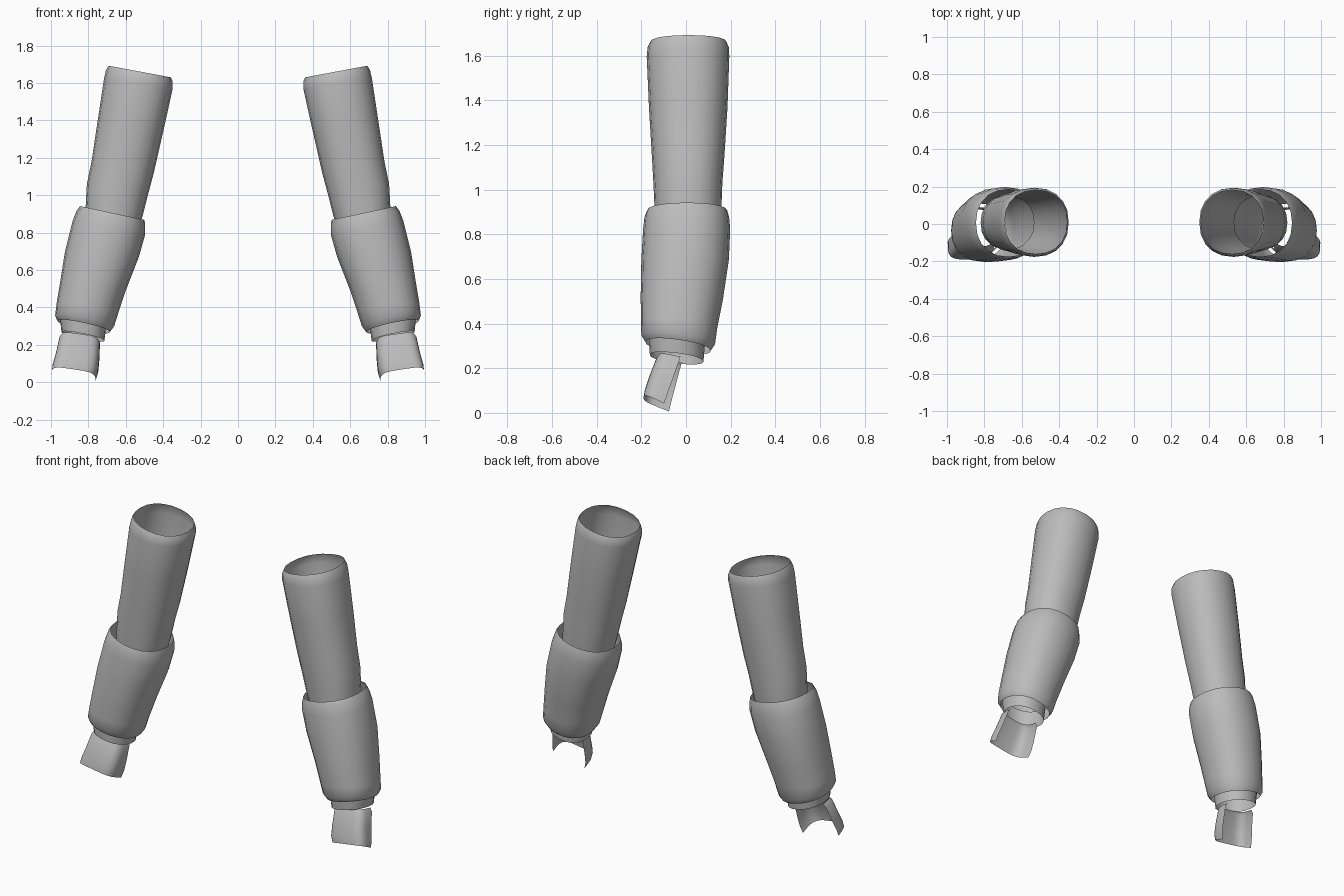
import bpy, math

if "Cube" in bpy.data.objects:
    bpy.data.objects.remove(bpy.data.objects["Cube"])

grey = bpy.data.materials.new("plain grey")
grey.diffuse_color = (0.5, 0.5, 0.5, 1)
grey.use_nodes = True
grey.node_tree.nodes["Principled BSDF"].inputs["Base Color"].default_value = grey.diffuse_color
SIDES = 20


def soft(v, p):
    return math.copysign(abs(v) ** p, v)


def make_pair(name, verts, faces):
    """Smooth open shell, mirrored to the other arm."""
    mesh = bpy.data.meshes.new(name)
    mesh.from_pydata(verts, [], faces)
    mesh.materials.append(grey)
    ob = bpy.data.objects.new(name, mesh)
    bpy.context.collection.objects.link(ob)
    bpy.ops.object.select_all(action='DESELECT')
    bpy.context.view_layer.objects.active = ob
    ob.select_set(True)
    bpy.ops.object.shade_smooth_by_angle(angle=math.radians(50))
    ob.modifiers.new("mirror", 'MIRROR').use_mirror_merge = False
    return ob


def bridge(rows, count, closed):
    return [(i * count + j, (i + 1) * count + j,
             (i + 1) * count + (j + 1) % count, i * count + (j + 1) % count)
            for i in range(rows - 1) for j in range(count if closed else count - 1)]


def tube(name, rings, p=0.9):
    """Ring: inner x, z, outer x, z, front y, back y, drop from centre to back."""
    verts = []
    for xi, zi, xo, zo, yf, yb, drop in rings:
        for j in range(SIDES):
            a = 2 * math.pi * j / SIDES
            c, s = soft(math.cos(a), p), soft(math.sin(a), p)
            verts.append(((xi + xo) / 2 + c * (xo - xi) / 2,
                          (yf + yb) / 2 + s * (yb - yf) / 2,
                          (zi + zo) / 2 + c * (zo - zi) / 2 - s * drop))
    make_pair(name, verts, bridge(len(rings), SIDES, True))


# Upper sleeve, its lower end tucked inside the forearm
tube("upper_sleeve", [
    (.358, 1.630, .692, 1.692, -.160, .182, 0),
    (.349, 1.605, .706, 1.668, -.172, .192, 0),
    (.349, 1.570, .716, 1.625, -.176, .194, 0),
    (.400, 1.340, .750, 1.400, -.166, .186, 0),
    (.450, 1.120, .783, 1.180, -.153, .172, 0),
    (.482, 1.000, .808, 1.060, -.146, .163, 0),
    (.515, .870, .815, .930, -.140, .158, 0),
    (.535, .800, .820, .860, -.135, .150, 0)])

# Forearm sleeve
tube("forearm_sleeve", [
    (.500, .868, .845, .942, -.175, .185, 0),
    (.496, .840, .864, .915, -.186, .193, 0),
    (.496, .790, .885, .860, -.192, .198, 0),
    (.530, .670, .925, .700, -.200, .192, 0),
    (.600, .490, .950, .540, -.203, .165, .01),
    (.640, .370, .970, .420, -.202, .140, .015),
    (.662, .300, .978, .355, -.200, .130, .02),
    (.685, .268, .965, .328, -.182, .110, .02)])

# Wrist cuff
tube("wrist_cuff", [
    (.700, .340, .955, .390, -.165, .090, .015),
    (.706, .290, .951, .335, -.166, .084, .015),
    (.714, .222, .944, .268, -.162, .078, .015)])

# Hand guard: a channel open at the back
# Row: inner x, z, outer x, z, back y inner, back y outer, front y, rise to front
rows = [(.750, .225, .940, .252, -.020, -.025, -.120, .020),
        (.738, .205, .955, .235, -.025, -.030, -.132, .022),
        (.742, .110, .974, .145, -.050, -.062, -.165, .030),
        (.748, .050, .992, .080, -.066, -.085, -.185, .034),
        (.762, .006, .996, .042, -.076, -.098, -.190, .045)]
N = 17
guard = []
for xi, zi, xo, zo, yi, yo, yf, rise in rows:
    for j in range(N):
        a = math.pi + math.pi * j / (N - 1)
        t = (soft(math.cos(a), .5) + 1) / 2
        d = abs(math.sin(a)) ** .5
        back = yi + (yo - yi) * t
        guard.append((xi + (xo - xi) * t, back + (yf - back) * d,
                      zi + (zo - zi) * t + rise * d))
make_pair("hand_guard", guard, bridge(len(rows), N, False))
